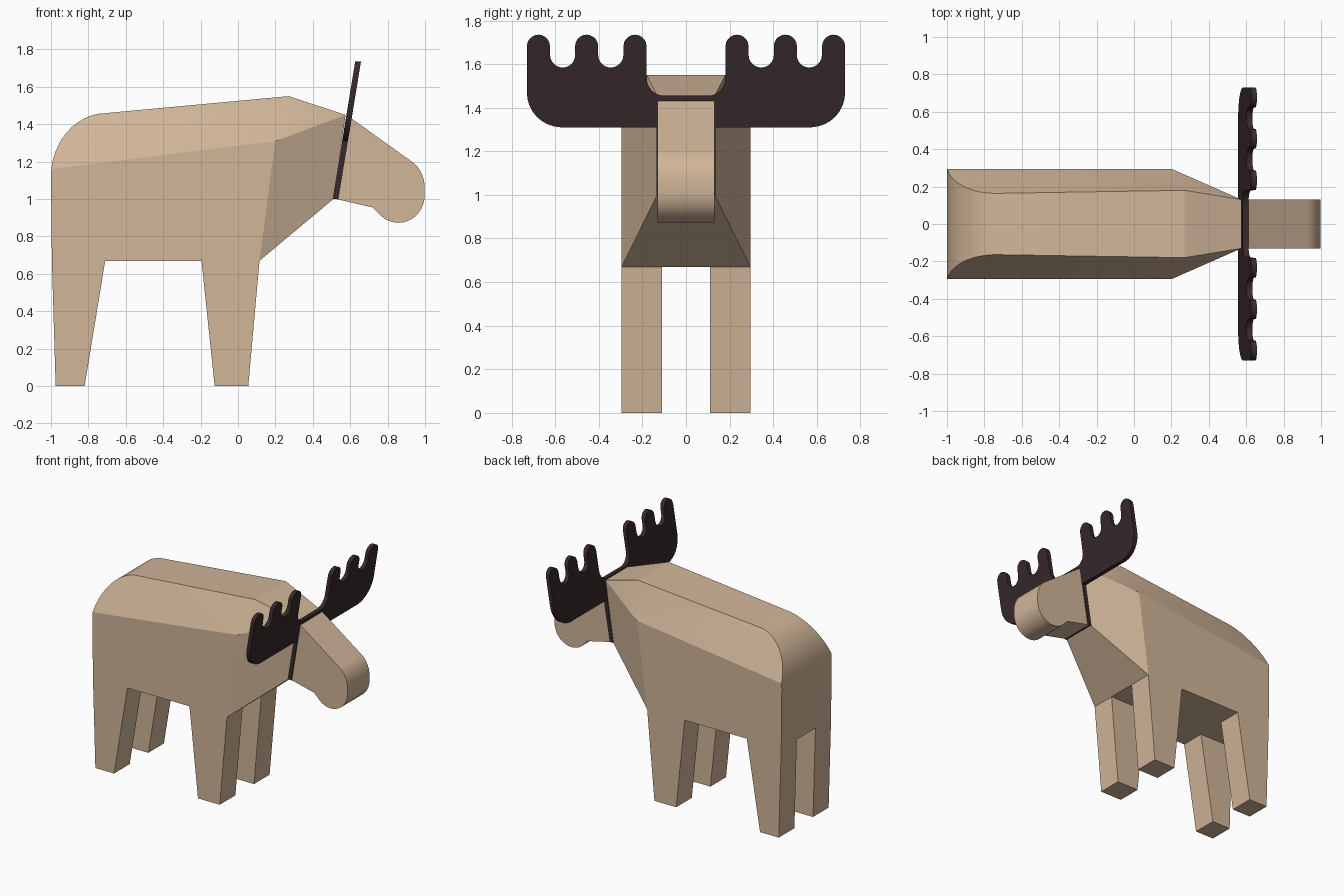
import bpy, bmesh, math

if "Cube" in bpy.data.objects:
    bpy.data.objects.remove(bpy.data.objects["Cube"])


def material(name, rgb):
    m = bpy.data.materials.new(name)
    m.diffuse_color = (*rgb, 1)
    m.use_nodes = True
    m.node_tree.nodes["Principled BSDF"].inputs["Base Color"].default_value = m.diffuse_color
    return m


TAN = material("light tan", (0.635, 0.465, 0.318))
DARK = material("dark brown", (0.039, 0.022, 0.024))


def prism(points, push):
    """Closed outline of 3D points pushed along a vector."""
    bm = bmesh.new()
    face = bm.faces.new([bm.verts.new(p) for p in points])
    ext = bmesh.ops.extrude_face_region(bm, geom=[face])["geom"]
    bmesh.ops.translate(bm, vec=push, verts=[v for v in ext if isinstance(v, bmesh.types.BMVert)])
    return bm


def side_prism(profile, y0, y1):
    return prism([(x, y0, z) for x, z in profile], (0, y1 - y0, 0))


def finish(bm, name, mat):
    bmesh.ops.recalc_face_normals(bm, faces=bm.faces[:])
    me = bpy.data.meshes.new(name)
    bm.to_mesh(me)
    bm.free()
    me.materials.append(mat)
    me.shade_smooth()
    me.set_sharp_from_angle(angle=math.radians(20))
    ob = bpy.data.objects.new(name, me)
    bpy.context.collection.objects.link(ob)
    return ob


def arc(cx, cz, rx, rz, a0, a1, n=8):
    steps = [math.radians(a0 + (a1 - a0) * i / n) for i in range(n + 1)]
    return [(cx + rx * math.cos(t), cz + rz * math.sin(t)) for t in steps]


def half_width(x, z):
    """Full width up to the sloped flank line, narrowing above it."""
    return 0.295 - max(0, z - (1.31 + 0.125 * (x - 0.2))) / 2.01


# torso and neck: convex body with rounded rump, sloped back edges and tapered neck
body = [(-0.995, 0.67), (0.115, 0.67), (0.2, 1.31), (-0.998, 1.16), (0.27, 1.55)]
body += arc(-0.70, 1.12, 0.30, 0.34, 92, 180, 12)
points = [(x, half_width(x, z), z) for x, z in body]
points += [(0.51, 0.132, 1.0), (0.575, 0.13, 1.45)]
bm = bmesh.new()
for x, y, z in points:
    for s in (1, -1):
        bm.verts.new((x, s * y, z))
bmesh.ops.convex_hull(bm, input=bm.verts[:])
bmesh.ops.delete(bm, geom=[v for v in bm.verts if not v.link_faces], context="VERTS")
bmesh.ops.dissolve_limit(bm, angle_limit=math.radians(1.5), verts=bm.verts[:], edges=bm.edges[:])
finish(bm, "torso", TAN)

# legs
rear = [(-0.975, 0), (-0.82, 0), (-0.71, 0.67), (-0.995, 0.67)]
front = [(-0.125, 0), (0.055, 0), (0.115, 0.67), (-0.195, 0.67)]
for label, prof in (("rear_leg", rear), ("front_leg", front)):
    for side, s in (("left", 1), ("right", -1)):
        finish(side_prism(prof, s * 0.11, s * 0.295), f"{label}_{side}", TAN)

# head with round muzzle
head = [(0.525, 1.0), (0.597, 1.438), (0.88, 1.235)]
head += arc(0.855, 1.06, 0.143, 0.165, 62, 0, 8)
head += arc(0.858, 1.02, 0.14, 0.147, 0, -140, 14)
head += [(0.72, 0.955)]
finish(side_prism(head, -0.13, 0.13), "head", TAN)

# antlers: one leaning plate with a collar between neck and head
half = [(0.136, 1.0), (0.136, 1.31), (0.56, 1.31)]
half += arc(0.57, 1.47, 0.16, 0.16, -88, 0)
for i, c in enumerate((0.677, 0.456, 0.234)):
    half += arc(c, 1.682, 0.053, 0.053, 0, 180, 10)                # prong tip
    if i < 2:
        half += arc(c - 0.111, 1.642, 0.058, 0.058, 0, -180, 10)   # valley
half += arc(0.10, 1.535, 0.08, 0.08, 0, -90)
outline = half + [(-y, z) for y, z in reversed(half)]
lean = 0.164
plate = [(0.506 + lean * (z - 1.0), y, z) for y, z in outline]
finish(prism(plate, (0.031, 0, 0)), "antlers", DARK)
